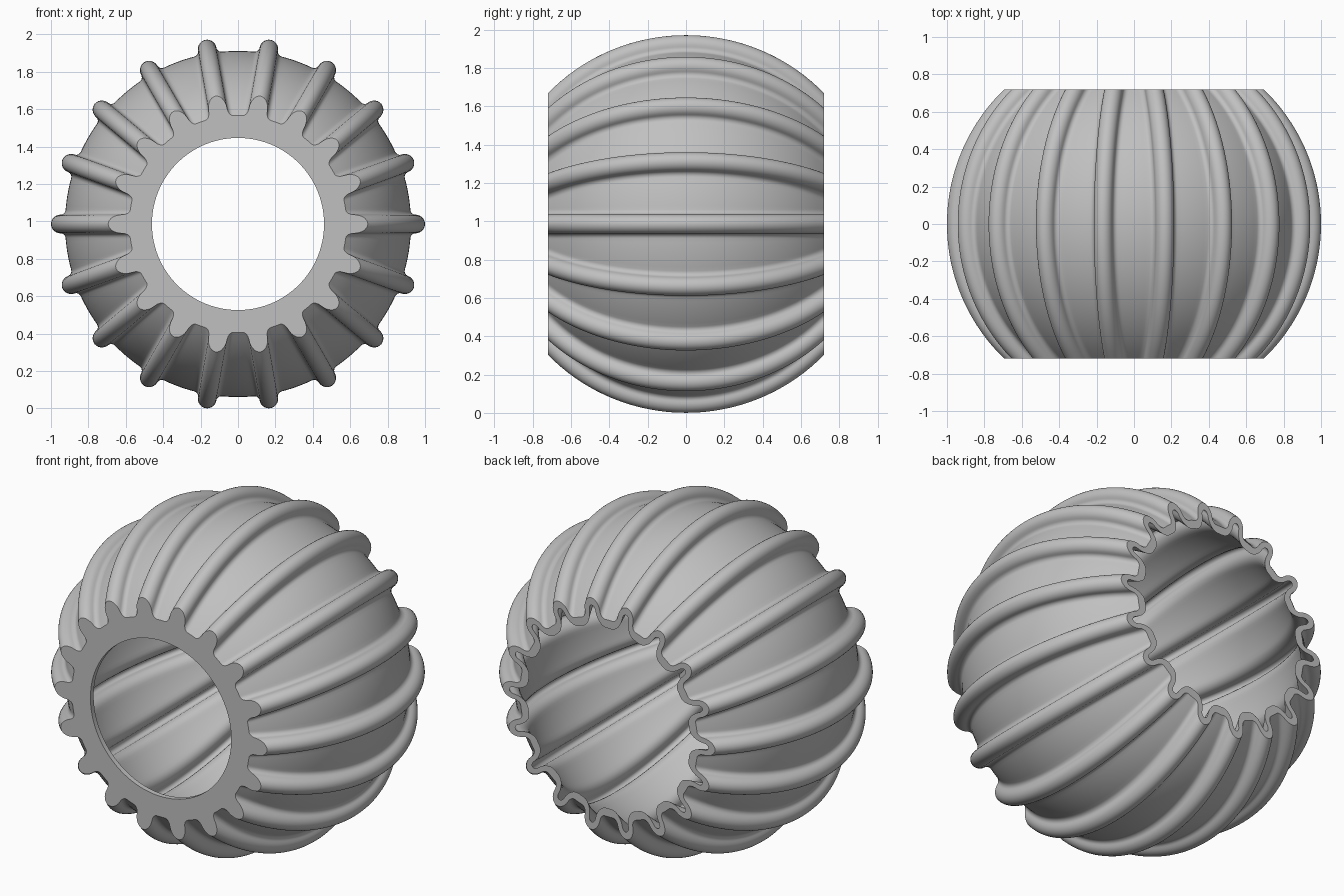
import bpy, bmesh
from math import sin, cos, pi, sqrt, asin, radians

if "Cube" in bpy.data.objects:
    bpy.data.objects.remove(bpy.data.objects["Cube"])

RIBS = 18
GROOVE = 0.925      # sphere radius between ribs
RIB_R = 0.05        # rib roundness
FILLET = 0.025      # blend at rib foot
WALL = 0.03
HALF = 0.72         # half length along y
HOLE = 0.46
CENTRE = 0.986
STEPS = 40


def half_profile(offset):
    """Rib section as (side distance, sphere radius), from crest to foot."""
    crown, foot = RIB_R - offset, FILLET + offset
    mid = GROOVE + FILLET
    pts = [(crown * sin(i / 7 * pi / 2), mid + crown * cos(i / 7 * pi / 2)) for i in range(8)]
    width = RIB_R + FILLET
    pts += [(width - foot * cos(i / 6 * pi / 2), mid - foot * sin(i / 6 * pi / 2))
            for i in range(1, 7)]
    return pts


def section(y, offset):
    """Ribbed outline at depth y as a list of (angle, radius)."""
    half = []
    for d, r in half_profile(offset):
        rho = sqrt(r * r - y * y)
        half.append((asin(d / rho), rho))
    last, rho = half[-1]
    half += [(last + (pi / RIBS - last) * i / 4, rho) for i in range(1, 5)]
    # mirror the half rib, then repeat it around the axis
    tooth = [(-a, r) for a, r in half[:0:-1]] + half[:-1]
    return [(a + 2 * pi * k / RIBS, r) for k in range(RIBS) for a, r in tooth]


def add_ring(bm, outline, y):
    return [bm.verts.new((r * cos(a), y, CENTRE + r * sin(a))) for a, r in outline]


# Ribbed shell: outer skin, open back rim, inner skin, front plate with round hole
bm = bmesh.new()
rings = []
front_in = -HALF + WALL
for i in range(STEPS + 1):
    y = -HALF + 2 * HALF * i / STEPS
    rings.append(add_ring(bm, section(y, 0), y))
for i in range(STEPS + 1):
    y = HALF + (front_in - HALF) * i / STEPS
    rings.append(add_ring(bm, section(y, WALL), y))
for y in (front_in, -HALF):
    rings.append(add_ring(bm, [(a, HOLE) for a, r in section(y, 0)], y))

for ring, nxt in zip(rings, rings[1:] + rings[:1]):
    n = len(ring)
    for j in range(n):
        k = (j + 1) % n
        bm.faces.new((ring[j], ring[k], nxt[k], nxt[j]))
bmesh.ops.recalc_face_normals(bm, faces=bm.faces)

mesh = bpy.data.meshes.new("ribbed_shell")
bm.to_mesh(mesh)
bm.free()
shell = bpy.data.objects.new("ribbed_shell", mesh)
bpy.context.collection.objects.link(shell)

# Single grey material
grey = bpy.data.materials.new("light_grey")
grey.use_nodes = True
colour = (0.53, 0.53, 0.53, 1)
grey.diffuse_color = colour
grey.node_tree.nodes["Principled BSDF"].inputs["Base Color"].default_value = colour
mesh.materials.append(grey)

bpy.ops.object.select_all(action="DESELECT")
shell.select_set(True)
bpy.context.view_layer.objects.active = shell
bpy.ops.object.shade_smooth_by_angle(angle=radians(35))
